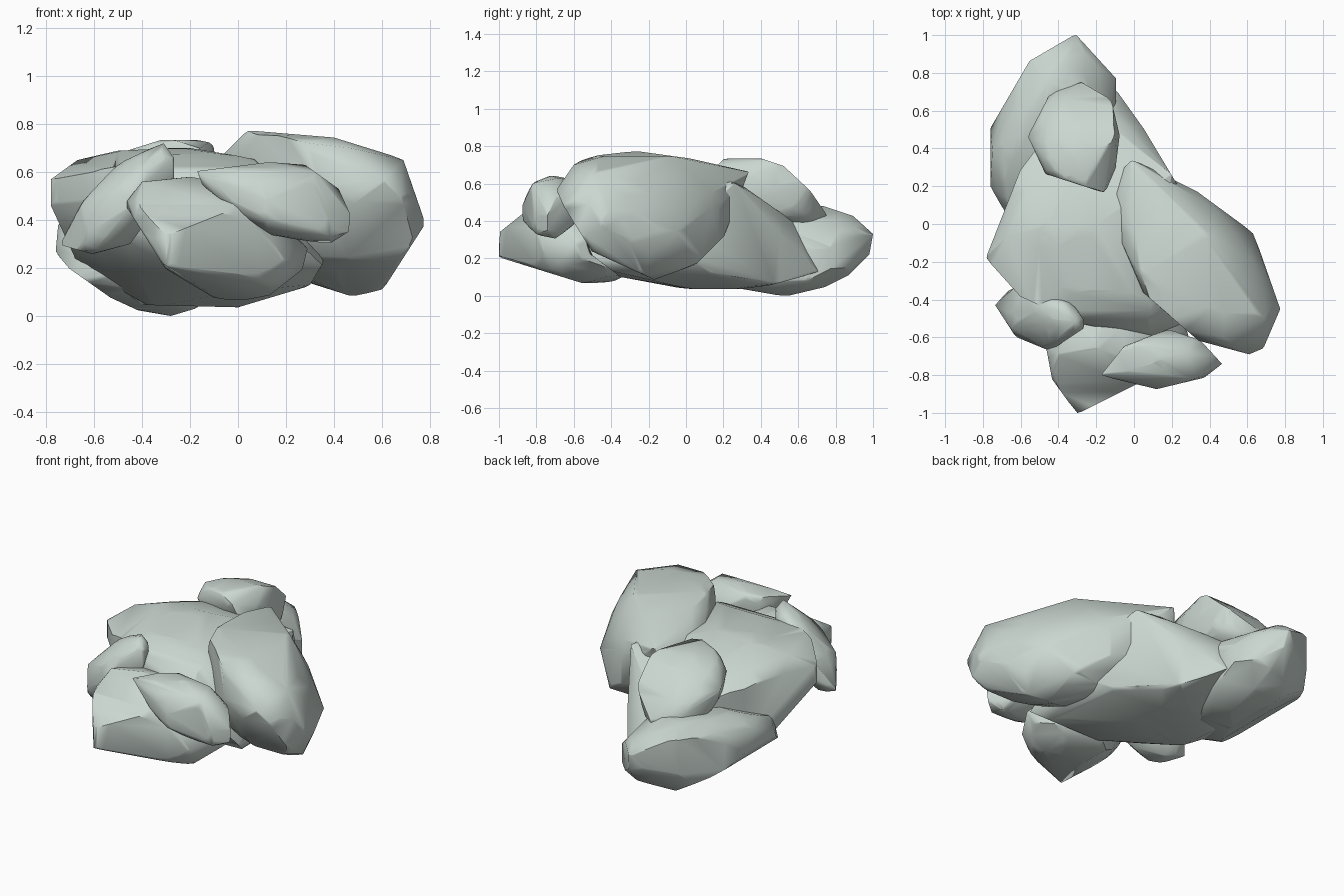
import bpy, bmesh
from math import sqrt
from mathutils import Vector
from mathutils.geometry import convex_hull_2d

if "Cube" in bpy.data.objects:
    bpy.data.objects.remove(bpy.data.objects["Cube"])

stone = bpy.data.materials.new("stone")
stone.diffuse_color = (0.60, 0.68, 0.64, 1)
stone.use_nodes = True
stone.node_tree.nodes["Principled BSDF"].inputs["Base Color"].default_value = stone.diffuse_color


def outline_stats(points):
    """Convex outline, its centroid and the squared radii of its matching ellipse."""
    pts = [Vector(p) for p in points]
    hull = [pts[i] for i in convex_hull_2d(pts)]
    area, first, m = 0, Vector((0, 0)), [0, 0, 0]
    for b, c in zip(hull[1:], hull[2:]):
        a = hull[0]
        t = abs((b - a).cross(c - a)) / 2
        s = a + b + c
        area += t
        first += s * t / 3
        for k, (i, j) in enumerate(((0, 0), (1, 1), (0, 1))):
            m[k] += t / 12 * (a[i]*a[j] + b[i]*b[j] + c[i]*c[j] + s[i]*s[j])
    cen = first / area
    cov = [4 * (m[k] / area - cen[i]*cen[j]) for k, (i, j) in enumerate(((0, 0), (1, 1), (0, 1)))]
    return hull, cen, cov


def span(views, known, k, value):
    """Range of axis k inside the outline that also shows axis 'known', at a given value."""
    for i, j, _, hull, _, _ in views:
        if {i, j} == {known, k}:
            u, w = (0, 1) if i == known else (1, 0)
            lo, hi = min(p[u] for p in hull), max(p[u] for p in hull)
            value = min(max(value, lo + 1e-4), hi - 1e-4)
            hits = [a[w] + (b[w] - a[w]) * (value - a[u]) / (b[u] - a[u])
                    for a, b in zip(hull, hull[1:] + hull[:1]) if (a[u] - value) * (b[u] - value) < 0]
            return (min(hits), max(hits)) if hits else (-9, 9)


def skin(coords):
    """Closed convex mesh around a point cloud."""
    bm = bmesh.new()
    for co in {tuple(round(c, 3) for c in co): co for co in coords}.values():
        bm.verts.new(co)
    bmesh.ops.convex_hull(bm, input=bm.verts[:])
    bmesh.ops.delete(bm, geom=[v for v in bm.verts if not v.link_faces], context='VERTS')
    return bm


def rock(name, top, front, side, swell=1.0):
    """Tilted ellipsoid with corners pulled out to, and chiselled by, its outlines (xy, xz, yz)."""
    views = [(0, 1, 2, *outline_stats(top)), (0, 2, 1, *outline_stats(front)), (1, 2, 0, *outline_stats(side))]
    centre = Vector((0, 0, 0))
    S = [[0] * 3 for _ in range(3)]
    for i, j, _, _, cen, cov in views:
        centre[i] += cen[0] / 2
        centre[j] += cen[1] / 2
        S[i][i] += cov[0] / 2
        S[j][j] += cov[1] / 2
        S[i][j] = S[j][i] = cov[2]
    # Shear matrix of the ellipsoid
    l00 = sqrt(S[0][0])
    l10, l20 = S[1][0] / l00, S[2][0] / l00
    l11 = sqrt(max(S[1][1] - l10**2, 0.002))
    l21 = (S[2][1] - l20 * l10) / l11
    l22 = sqrt(max(S[2][2] - l20**2 - l21**2, 0.002))

    ball = bmesh.new()
    bmesh.ops.create_icosphere(ball, subdivisions=3, radius=swell)
    coords = []
    for v in ball.verts:
        x, y, z = v.co
        coords.append(centre + Vector((l00*x, l10*x + l11*y, l20*x + l21*y + l22*z)))
    ball.free()
    # Pull the skin out to every outline corner, at the depth the tilt implies
    for i, j, k, hull, _, _ in views:
        det = S[i][i] * S[j][j] - S[i][j]**2
        for p in hull:
            u, w = p[0] - centre[i], p[1] - centre[j]
            depth = centre[k] + (S[k][i] * (S[j][j]*u - S[i][j]*w) + S[k][j] * (S[i][i]*w - S[i][j]*u)) / det
            (lo1, hi1), (lo2, hi2) = span(views, i, k, p[0]), span(views, j, k, p[1])
            lo, hi = max(lo1, lo2), min(hi1, hi2)
            co = Vector((0, 0, 0))
            co[i], co[j] = p
            co[k] = min(max(depth, lo), hi) if lo < hi else (lo + hi) / 2
            coords.append(co)
    bm = skin(coords)
    # Chisel along every outline edge
    for i, j, _, hull, cen, _ in views:
        for a, b in zip(hull, hull[1:] + hull[:1]):
            d = b - a
            n2 = Vector((d.y, -d.x))
            if n2.dot(a - cen) < 0:
                n2.negate()
            co, no = centre.copy(), Vector((0, 0, 0))
            co[i], co[j] = a
            no[i], no[j] = n2
            no.normalize()
            co += no * 0.004
            if any((v.co - co).dot(no) > 1e-4 for v in bm.verts):
                bmesh.ops.bisect_plane(bm, geom=bm.verts[:] + bm.edges[:] + bm.faces[:],
                                       plane_co=co, plane_no=no, clear_outer=True)
                cut = skin([v.co.copy() for v in bm.verts])
                bm.free()
                bm = cut
    bmesh.ops.recalc_face_normals(bm, faces=bm.faces[:])
    me = bpy.data.meshes.new(name)
    bm.to_mesh(me)
    bm.free()
    me.materials.append(stone)
    ob = bpy.data.objects.new(name, me)
    bpy.context.collection.objects.link(ob)
    bpy.ops.object.select_all(action='DESELECT')
    ob.select_set(True)
    bpy.context.view_layer.objects.active = ob
    bpy.ops.object.shade_smooth_by_angle(angle=0.9)


# Big slab leaning on the right
rock("right_slab",
     [(-.13, .05), (-.1, .25), (-.01, .34), (.33, .17), (.63, -.05), (.77, -.45), (.68, -.66), (.61, -.69), (.35, -.62), (.04, -.35)],
     [(-.13, .6), (.04, .77), (.4, .74), (.69, .65), (.78, .39), (.6, .11), (.48, .08), (.1, .2), (-.08, .38)],
     [(-.69, .57), (-.6, .7), (-.53, .74), (-.27, .77), (.02, .73), (.33, .66), (.2, .32), (.05, .17), (-.17, .09), (-.5, .24), (-.65, .48)])
# Central boulder
rock("centre_boulder",
     [(-.6, .28), (-.78, -.18), (-.6, -.38), (-.3, -.52), (.1, -.6), (.35, -.5), (.35, 0), (.13, .27), (.05, .5), (-.1, .71), (-.3, .68)],
     [(-.78, .57), (-.78, .46), (-.67, .65), (-.5, .685), (-.2, .7), (.05, .66), (.2, .6), (.4, .3), (.3, .13), (0, .04), (-.4, .05), (-.66, .2)],
     [(-.6, .45), (-.5, .6), (-.35, .67), (0, .7), (.25, .62), (.66, .33), (.71, .13), (.45, .06), (.25, .035), (0, .035), (-.35, .1), (-.55, .25)])
# Low stone at the back
rock("back_stone",
     [(-.31, 1), (-.55, .86), (-.76, .5), (-.76, .2), (-.68, .05), (-.4, -.05), (-.2, .2), (-.1, .65), (-.1, .77)],
     [(-.76, .27), (-.75, .38), (-.6, .46), (-.4, .48), (-.15, .42), (-.08, .2), (-.1, .08), (-.18, .03), (-.28, 0), (-.4, .02), (-.53, .08), (-.7, .2)],
     [(1, .33), (.9, .42), (.72, .48), (.4, .45), (.05, .3), (-.05, .2), (0, .12), (.3, .04), (.53, 0), (.74, .05), (.88, .12), (.98, .22)])
# Stone resting on top at the back
rock("upper_back_stone",
     [(-.28, .75), (-.44, .69), (-.56, .46), (-.47, .27), (-.16, .17), (-.11, .23), (-.08, .47), (-.13, .68)],
     [(-.56, .6), (-.48, .68), (-.32, .73), (-.11, .73), (-.08, .55), (-.13, .4), (-.3, .34), (-.5, .42)],
     [(.17, .7), (.2, .73), (.4, .73), (.52, .69), (.66, .56), (.75, .43), (.65, .35), (.5, .37), (.25, .5)])
# Small stone on the left
rock("left_stone",
     [(-.73, -.43), (-.65, -.34), (-.45, -.36), (-.35, -.4), (-.27, -.5), (-.27, -.55), (-.45, -.67), (-.62, -.6)],
     [(-.74, .3), (-.65, .47), (-.5, .63), (-.31, .72), (-.26, .65), (-.27, .55), (-.45, .3), (-.6, .26)],
     [(-.67, .45), (-.62, .6), (-.52, .72), (-.42, .68), (-.34, .5), (-.36, .35), (-.45, .26), (-.58, .28)])
# Front stone
rock("front_stone",
     [(-.46, -.66), (-.43, -.82), (-.3, -1), (-.05, -.85), (.2, -.75), (.29, -.6), (.2, -.4), (0, -.3), (-.3, -.42)],
     [(-.47, .47), (-.4, .56), (-.2, .58), (0, .55), (.29, .28), (.27, .2), (.13, .09), (0, .065), (-.1, .08), (-.3, .2)],
     [(-1, .21), (-.99, .34), (-.84, .46), (-.65, .58), (-.45, .5), (-.3, .25), (-.3, .12), (-.4, .07), (-.55, .07), (-.7, .12)])
# Flat stone on the front
rock("front_right_stone",
     [(-.17, -.8), (-.05, -.65), (.18, -.56), (.35, -.62), (.46, -.74), (.37, -.81), (.12, -.87)],
     [(-.17, .6), (.15, .64), (.28, .63), (.42, .53), (.47, .42), (.46, .35), (.38, .3), (.13, .34), (0, .46), (-.15, .55)],
     [(-.88, .47), (-.82, .6), (-.72, .64), (-.62, .62), (-.56, .5), (-.6, .38), (-.7, .31), (-.8, .33), (-.87, .4)])
